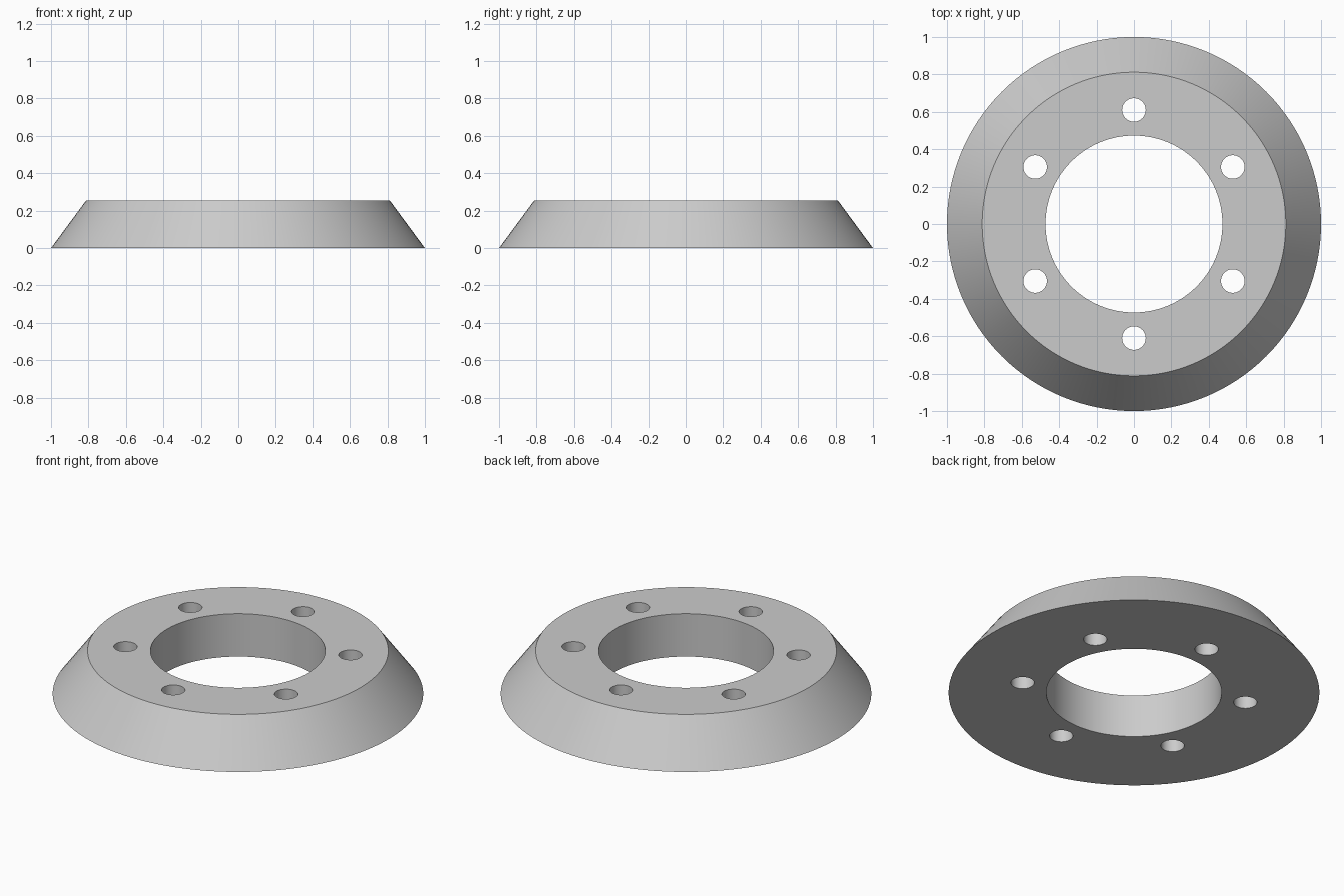
import bpy
import math

HEIGHT = 0.255
BASE_RADIUS, TOP_RADIUS = 1.0, 0.812
BORE_RADIUS = 0.473
HOLE_RADIUS, HOLE_CIRCLE, HOLE_COUNT = 0.063, 0.61, 6

cube = bpy.data.objects.get("Cube")
if cube:
    bpy.data.objects.remove(cube, do_unlink=True)

# Plain grey metal
grey = bpy.data.materials.new("grey")
grey.use_nodes = True
colour = (0.6, 0.6, 0.6, 1)
grey.diffuse_color = colour
grey.node_tree.nodes["Principled BSDF"].inputs["Base Color"].default_value = colour


def cone(name, bottom, top, height, x=0, y=0, sides=128):
    bpy.ops.mesh.primitive_cone_add(vertices=sides, radius1=bottom, radius2=top,
                                    depth=height, location=(x, y, HEIGHT / 2))
    obj = bpy.context.object
    obj.name = name
    obj.data.materials.append(grey)
    return obj


# Tapered ring body
ring = cone("tapered_ring", BASE_RADIUS, TOP_RADIUS, HEIGHT)

# Central bore and the circle of bolt holes
cutters = [cone("bore_cutter", BORE_RADIUS, BORE_RADIUS, HEIGHT * 2)]
for i in range(HOLE_COUNT):
    angle = math.tau * i / HOLE_COUNT + math.pi / 2
    cutters.append(cone("bolt_hole_cutter", HOLE_RADIUS, HOLE_RADIUS, HEIGHT * 2,
                        HOLE_CIRCLE * math.cos(angle), HOLE_CIRCLE * math.sin(angle), 48))

bpy.ops.object.select_all(action="DESELECT")
ring.select_set(True)
bpy.context.view_layer.objects.active = ring
for cutter in cutters:
    cutter.hide_render = True
    cut = ring.modifiers.new("cut", "BOOLEAN")
    cut.operation = "DIFFERENCE"
    cut.solver = "EXACT"
    cut.object = cutter
    bpy.ops.object.modifier_apply(modifier=cut.name)
    bpy.data.objects.remove(cutter, do_unlink=True)

# Round walls smooth, rims sharp
bpy.ops.object.shade_smooth_by_angle(angle=math.radians(30))
